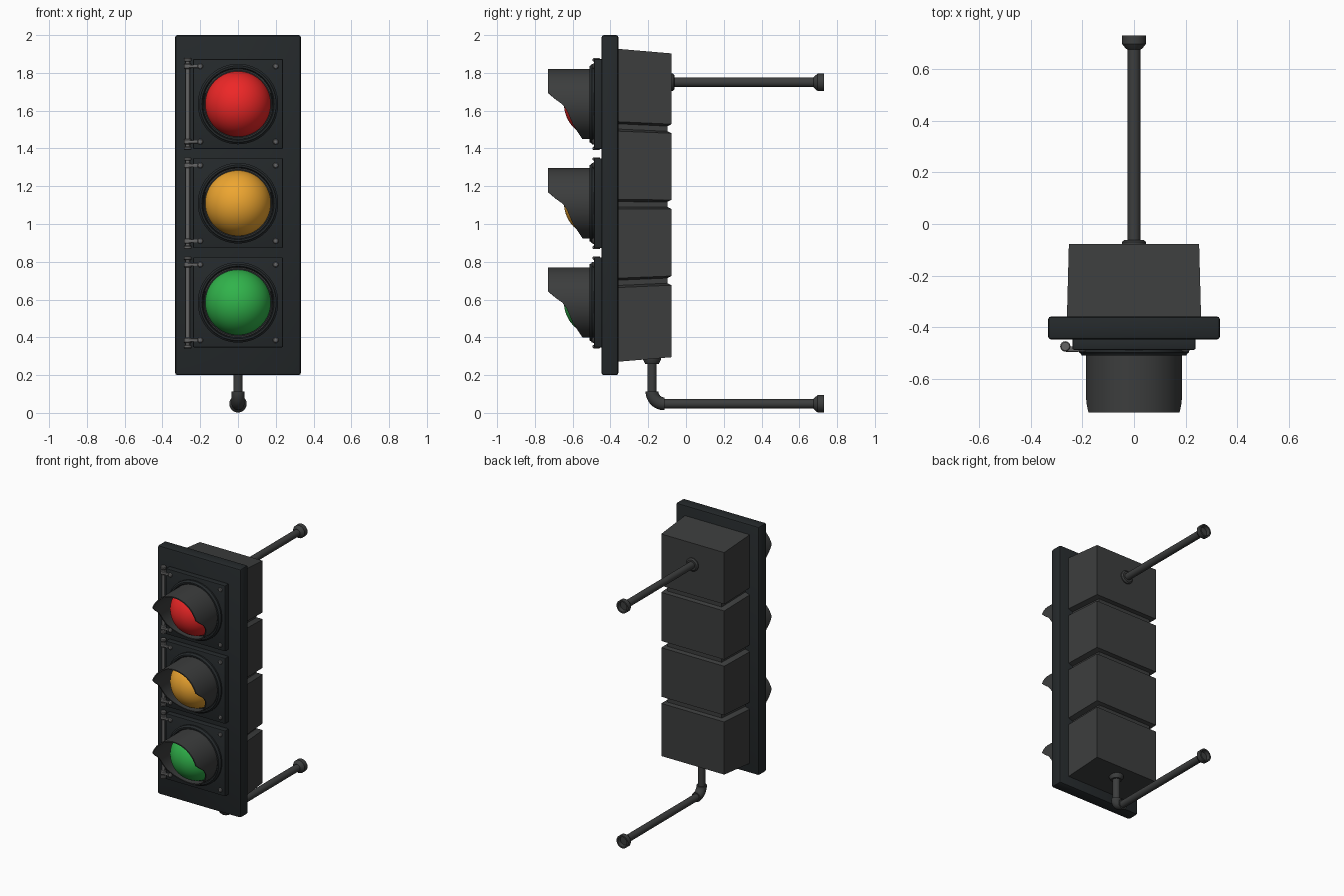
import bpy, bmesh
from math import sin, cos, pi, radians
from mathutils import Vector

if "Cube" in bpy.data.objects:
    bpy.data.objects.remove(bpy.data.objects["Cube"])


def material(name, rgb):
    m = bpy.data.materials.new(name)
    m.diffuse_color = (*rgb, 1)
    m.use_nodes = True
    m.node_tree.nodes["Principled BSDF"].inputs["Base Color"].default_value = m.diffuse_color
    return m


PLATE = material("plate_black", (0.018, 0.022, 0.024))
BODY = material("housing_grey", (0.045, 0.047, 0.047))
STEEL = material("hinge_steel", (0.13, 0.13, 0.13))
LENSES = [("red", (0.85, 0.02, 0.02), 1.635),
          ("amber", (0.85, 0.38, 0.03), 1.11),
          ("green", (0.03, 0.45, 0.07), 0.585)]


def finish(name, bm, mat, angle=35):
    bmesh.ops.recalc_face_normals(bm, faces=bm.faces)
    me = bpy.data.meshes.new(name)
    bm.to_mesh(me)
    bm.free()
    me.materials.append(mat)
    me.shade_smooth()
    me.set_sharp_from_angle(angle=radians(angle))
    ob = bpy.data.objects.new(name, me)
    bpy.context.collection.objects.link(ob)
    return ob


def loft(name, rings, mat, caps=True):
    """Skin a list of equal-length closed rings of points."""
    bm = bmesh.new()
    loops = [[bm.verts.new(p) for p in ring] for ring in rings]
    n = len(loops[0])
    for a, b in zip(loops, loops[1:]):
        for i in range(n):
            j = (i + 1) % n
            bm.faces.new((a[i], a[j], b[j], b[i]))
    if caps:
        bm.faces.new(loops[0])
        bm.faces.new(loops[-1])
    return finish(name, bm, mat)


def circle(centre, r, u, v, n):
    c = Vector(centre)
    return [c + r * (cos(2 * pi * i / n) * Vector(u) + sin(2 * pi * i / n) * Vector(v))
            for i in range(n)]


def lathe(name, profile, origin, axis, mat, n=32):
    """Turn (radius, offset) pairs around an axis through origin."""
    u, v, w = {"x": ((0, 1, 0), (0, 0, 1), (1, 0, 0)),
               "y": ((1, 0, 0), (0, 0, 1), (0, 1, 0)),
               "z": ((1, 0, 0), (0, 1, 0), (0, 0, 1))}[axis]
    return loft(name, [circle(Vector(origin) + t * Vector(w), r, u, v, n)
                       for r, t in profile], mat)


def box(name, lo, hi, mat, bevel=0.0):
    bm = bmesh.new()
    bmesh.ops.create_cube(bm, size=1)
    for v in bm.verts:
        v.co = [(a + b) / 2 + c * (b - a) for a, b, c in zip(lo, hi, v.co)]
    if bevel:
        bmesh.ops.bevel(bm, geom=bm.edges[:], offset=bevel, segments=2,
                        profile=0.5, affect='EDGES')
    return finish(name, bm, mat, 25)


# Backplate
box("backplate", (-0.333, -0.447, 0.2), (0.333, -0.358, 2.0), PLATE, 0.012)

# Housing: tapers towards the back, with three grooves between four sections
MID, TAPER = 1.0975, 0.97


def housing_ring(z, inset):
    xf, xb = 0.26 - inset, 0.26 * TAPER - inset
    zb = MID + (z - MID) * TAPER
    yb = -0.077 - inset * 0.6
    return [(-xf, -0.37, z), (xf, -0.37, z), (xb, yb, zb), (-xb, yb, zb)]


levels = [(0.27, 0)]
for g in (0.688, 1.104, 1.517):
    levels += [(g - 0.025, 0), (g - 0.014, 0.035), (g + 0.014, 0.035), (g + 0.025, 0)]
levels.append((1.928, 0))
loft("housing", [housing_ring(z, i) for z, i in levels], BODY)

# Front edge of the visor: (height above lens centre, y)
EDGE = [(-0.19, -0.545), (-0.15, -0.572), (-0.105, -0.60), (-0.035, -0.63),
        (-0.005, -0.65), (0.025, -0.69), (0.06, -0.73), (0.2, -0.73)]


def edge_y(dz):
    for (z0, y0), (z1, y1) in zip(EDGE, EDGE[1:]):
        if dz <= z1:
            return y0 + (y1 - y0) * (dz - z0) / (z1 - z0)


def visor(name, zc):
    n, ro, ri = 96, 0.186, 0.178
    angles = [2 * pi * i / n for i in range(n)]

    def ring(r, front):
        return [(r * cos(a), edge_y(ro * sin(a)) if front else -0.48, zc + r * sin(a))
                for a in angles]
    loft(name, [ring(ro, False), ring(ro, True), ring(ri, True), ring(ri, False)],
         BODY, caps=False)


# Three signal units
for colour, rgb, zc in LENSES:
    box(colour + "_door", (-0.238, -0.487, zc - 0.238), (0.238, -0.44, zc + 0.238), PLATE, 0.005)
    lathe(colour + "_bezel", [(0.213, -0.48), (0.213, -0.498), (0.206, -0.502),
                              (0.202, -0.510), (0.192, -0.510), (0.188, -0.502),
                              (0.170, -0.502)], (0, 0, zc), "y", PLATE, 64)
    visor(colour + "_visor", zc)
    # domed lens
    dome = [(0.176 * cos(t * pi / 32), -0.176 * sin(t * pi / 32)) for t in range(16)]
    lathe(colour + "_lens", dome + [(0.002, -0.176)], (0, -0.47, zc), "y",
          material(colour + "_glass", rgb), 64)
    # hinge pin, knuckles, arms and corner screws
    lathe(colour + "_hinge_pin", [(0.011, -0.24), (0.011, 0.24)],
          (-0.266, -0.474, zc), "z", STEEL, 16)
    for s in (-1, 1):
        for d, h in ((0.234, 0.009), (0.2, 0.014)):
            lathe(colour + "_hinge_knuckle", [(0.016, -h), (0.02, -h + 0.004),
                                              (0.02, h - 0.004), (0.016, h)],
                  (-0.266, -0.474, zc + s * d), "z", STEEL, 16)
        box(colour + "_hinge_arm", (-0.266, -0.495, zc + s * 0.2 - 0.008),
            (-0.213, -0.474, zc + s * 0.2 + 0.008), STEEL, 0.003)
        for x in (-0.2, 0.2):
            lathe(colour + "_screw", [(0.015, 0), (0.015, -0.006), (0.011, -0.011),
                                      (0.004, -0.013)],
                  (x, -0.485, zc + s * 0.2), "y", STEEL, 16)

# Mounting arms with hollow end caps
ZT, ZB, YV, BEND = 1.75, 0.048, -0.18, 0.065
CAP = [(0.026, 0.675), (0.034, 0.682), (0.046, 0.697), (0.046, 0.73),
       (0.036, 0.73), (0.032, 0.705), (0.004, 0.705)]
for name, z, start in (("upper", ZT, -0.09), ("lower", ZB, YV + BEND)):
    lathe(name + "_arm", [(0.025, start), (0.025, 0.70)], (0, 0, z), "y", BODY)
    lathe(name + "_arm_cap", CAP, (0, 0, z), "y", BODY)
lathe("upper_arm_boss", [(0.047, -0.09), (0.047, -0.07), (0.038, -0.062), (0.02, -0.062)],
      (0, 0, ZT), "y", BODY)
lathe("lower_arm_boss", [(0.048, 0.30), (0.048, 0.282), (0.036, 0.26), (0.02, 0.26)],
      (0, YV, 0), "z", BODY)
lathe("lower_arm_riser", [(0.025, ZB + BEND), (0.025, 0.30)], (0, YV, 0), "z", BODY)

# Elbow joining the riser and the lower arm
rings = []
for i in range(13):
    a = pi + pi / 2 * i / 12
    out = Vector((0, cos(a), sin(a)))
    rings.append(circle(Vector((0, YV + BEND, ZB + BEND)) + BEND * out, 0.034,
                        (1, 0, 0), out, 24))
loft("lower_arm_elbow", rings, BODY)
